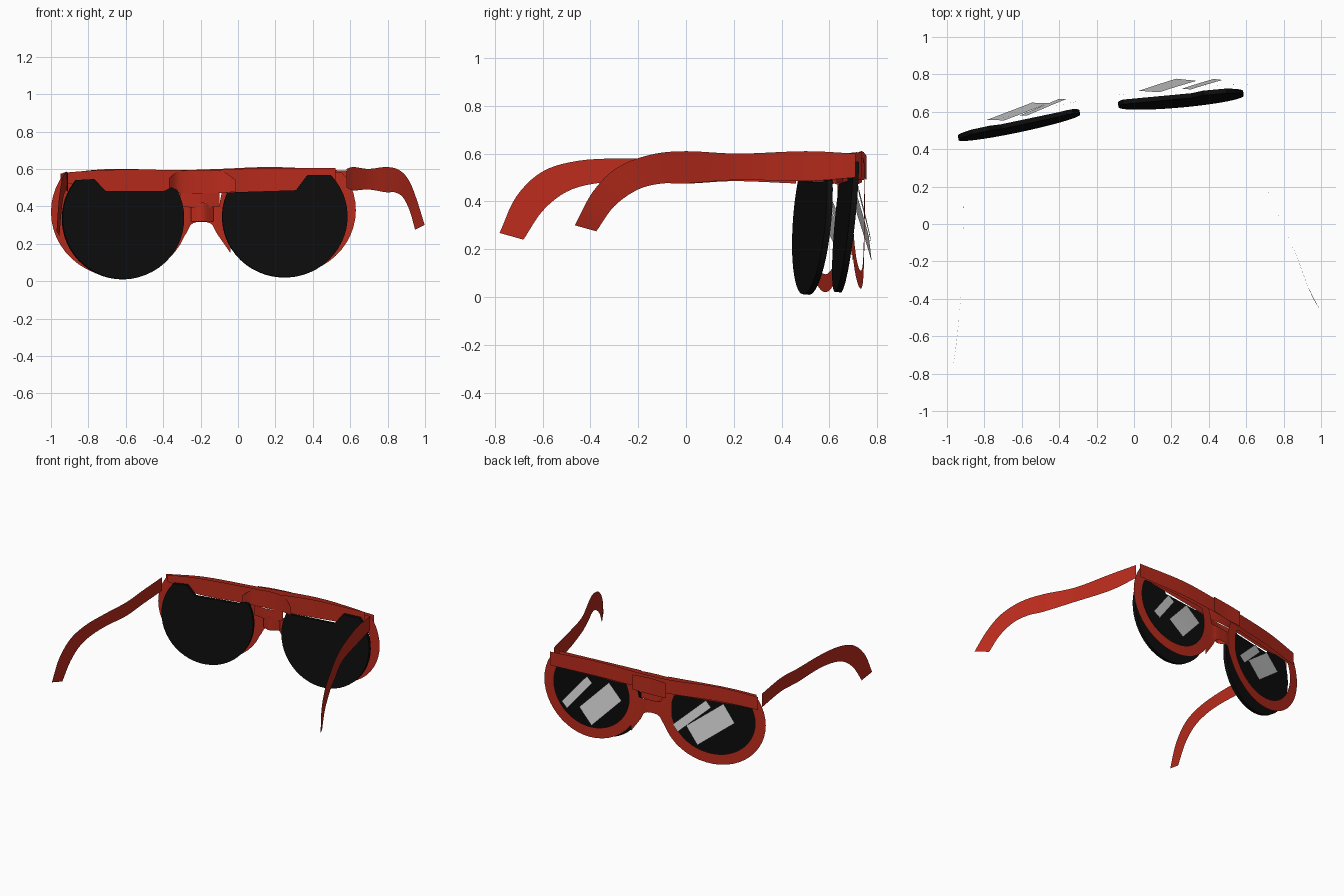
import bpy, math
from mathutils import Vector

if "Cube" in bpy.data.objects:
    bpy.data.objects.remove(bpy.data.objects["Cube"])


def material(name, col):
    m = bpy.data.materials.new(name)
    m.diffuse_color = (*col, 1)
    m.use_nodes = True
    m.node_tree.nodes["Principled BSDF"].inputs["Base Color"].default_value = m.diffuse_color
    return m


RED = material("red", (0.5, 0.025, 0.012))
BLACK = material("black", (0.004, 0.004, 0.004))


def make(name, verts, faces, mat=None, thick=0):
    me = bpy.data.meshes.new(name)
    me.from_pydata(verts, [], faces)
    ob = bpy.data.objects.new(name, me)
    bpy.context.collection.objects.link(ob)
    if mat:
        me.materials.append(mat)
    if thick:
        s = ob.modifiers.new("thickness", 'SOLIDIFY')
        s.thickness = thick
        s.offset = 0
    else:
        me.shade_smooth()
    return ob


def spline(pts, n=5):
    """Catmull-Rom curve through the points."""
    p = [Vector(q) for q in pts]
    p = [2 * p[0] - p[1]] + p + [2 * p[-1] - p[-2]]
    out = []
    for i in range(1, len(p) - 2):
        a, b, c, d = p[i - 1:i + 3]
        for k in range(n):
            t = k / n
            out.append(0.5 * (2 * b + (c - a) * t + (2 * a - 5 * b + 4 * c - d) * t * t
                              + (3 * b - a - 3 * c + d) * t ** 3))
    return out + [p[-2]]


def interp(table, x):
    for (x0, y0), (x1, y1) in zip(table, table[1:]):
        if x <= x1:
            break
    return y0 + (y1 - y0) * (x - x0) / (x1 - x0)


def ribbon(name, upper, lower, mat=RED, n=5):
    """Thin sheet between two edge curves."""
    a, b = spline(upper, n), spline(lower, n)
    m = len(a)
    return make(name, a + b, [(i, i + 1, m + i + 1, m + i) for i in range(m - 1)], mat)


# depth of the skewed frame front along x
FRAME = [(x.x, x.y) for x in spline([(-1, .50), (-.62, .585), (-.25, .665), (.25, .73), (.63, .748)])]


def fy(x):
    return interp(FRAME, x)


# rims: flat-topped rings
def rim(name, cx, cz, rx, rz, top):
    n, verts = 48, []
    for w, cut in ((0, top), (.075, top - .09)):
        for i in range(n):
            a = math.tau * i / n
            x = cx + (rx - w) * math.cos(a)
            z = min(cz + (rz - w) * math.sin(a), cut)
            verts.append((x, fy(x), z))
    make(name, verts, [(i, (i + 1) % n, n + (i + 1) % n, n + i) for i in range(n)], RED)


rim("left_rim", -.63, .37, .37, .35, .57)
rim("right_rim", .265, .38, .365, .345, .58)


# lenses: dark discs with a stepped top, set behind the rims
def lens(name, cx, cz, rx, rz, top, a0, a1, depth):
    pts = [(cx + rx * math.cos(a), cz + rz * math.sin(a))
           for a in (math.radians(a0 + (a1 - a0) * i / 36) for i in range(37))]
    verts = [(x, depth(x, z), z) for x, z in pts + top]
    make(name, verts, [tuple(range(len(verts)))], BLACK, .025)


lens("left_lens", -.615, .335, .325, .325, [(-.36, .5), (-.40, .48), (-.71, .48), (-.77, .545)], 141, 388,
     lambda x, z: .525 + .21 * (x + .62) + .08 * (z - .3))
lens("right_lens", .25, .345, .335, .325, [(.37, .565), (.31, .485), (0, .475)], 157, 403,
     lambda x, z: .665 + .09 * (x - .27) + .1 * (z - .3))


# brow bars: sheets across the top, given as (x, depth offset, top z, bottom z)
def bar(name, rows):
    ribbon(name, [(x, fy(x) + d, t) for x, d, t, b in rows],
           [(x, fy(x) + d, b) for x, d, t, b in rows])


bar("brow_front", [(-.95, .01, .575, .48), (-.68, .015, .60, .495), (-.35, .02, .593, .49),
                   (-.1, .02, .6, .495), (.2, .012, .61, .50), (.58, .01, .59, .49)])
bar("left_brow_back", [(-.93, -.01, .58, .53), (-.7, -.012, .595, .475), (-.3, -.02, .595, .475)])
bar("right_brow_back", [(-.1, -.03, .595, .47), (.15, -.02, .605, .475), (.52, -.01, .605, .5)])
bar("centre_plate_front", [(-.33, .055, .58, .47), (-.22, .045, .59, .47), (-.08, .045, .59, .48)])
bar("centre_plate_back", [(-.37, -.06, .55, .49), (-.3, -.02, .59, .47),
                          (-.1, -.03, .59, .47), (-.01, -.07, .54, .48)])
# bridge
bar("nose_bridge", [(-.34, 0, .43, .16), (-.28, 0, .42, .25), (-.24, .005, .41, .31),
                    (-.15, .005, .41, .31), (-.11, 0, .41, .25), (-.04, 0, .42, .15)])
bar("bridge_block", [(-.31, -.02, .47, .40), (-.2, -.03, .47, .39), (-.1, -.02, .47, .40)])
bar("nose_saddle", [(-.25, -.01, .40, .32), (-.19, -.04, .42, .32), (-.13, -.01, .40, .32)])


# light glints: diagonal strips in front of the lenses
def glint(name, p, q, w):
    d = (Vector(q) - Vector(p)).normalized()
    side = Vector((-d.y, d.x)) * w / 2
    edges = [[], []]
    for k in range(4):
        c = Vector(p).lerp(Vector(q), k / 3)
        for e, s in zip(edges, (side, -side)):
            x, z = c + s
            e.append((x, fy(x) + .035 - .2 * (z - .22), z))
    ribbon(name, edges[0], edges[1], None, 2)


glint("left_glint_wide", (-.50, .22), (-.74, .41), .15)
glint("left_glint_narrow", (-.38, .25), (-.59, .45), .06)
glint("right_glint_wide", (.28, .20), (.08, .41), .15)
glint("right_glint_narrow", (.45, .24), (.28, .45), .06)


# temples: sideways path (y, x) with upper and lower edges (y, z)
def temple(name, path, upper, lower):
    tab = [(p.x, p.y) for p in spline(path)]
    ribbon(name, [(interp(tab, y), y, z) for y, z in upper],
           [(interp(tab, y), y, z) for y, z in lower])


temple("left_temple",
       [(-.78, -.97), (-.6, -.945), (-.3, -.92), (0, -.91), (.2, -.915), (.46, -.943)],
       [(.46, .575), (.2, .585), (0, .575), (-.25, .58), (-.45, .57), (-.6, .525), (-.71, .42), (-.78, .268)],
       [(.46, .475), (.2, .485), (0, .475), (-.22, .485), (-.38, .475), (-.5, .44), (-.6, .36), (-.68, .24)])
temple("right_temple",
       [(-.46, .995), (-.36, .94), (-.15, .86), (.2, .705), (.45, .63), (.71, .58)],
       [(.71, .60), (.5, .61), (.22, .60), (0, .61), (-.15, .595), (-.29, .54), (-.39, .44), (-.465, .30)],
       [(.71, .50), (.5, .485), (.22, .49), (0, .475), (-.1, .475), (-.2, .45), (-.3, .38), (-.375, .275)])
